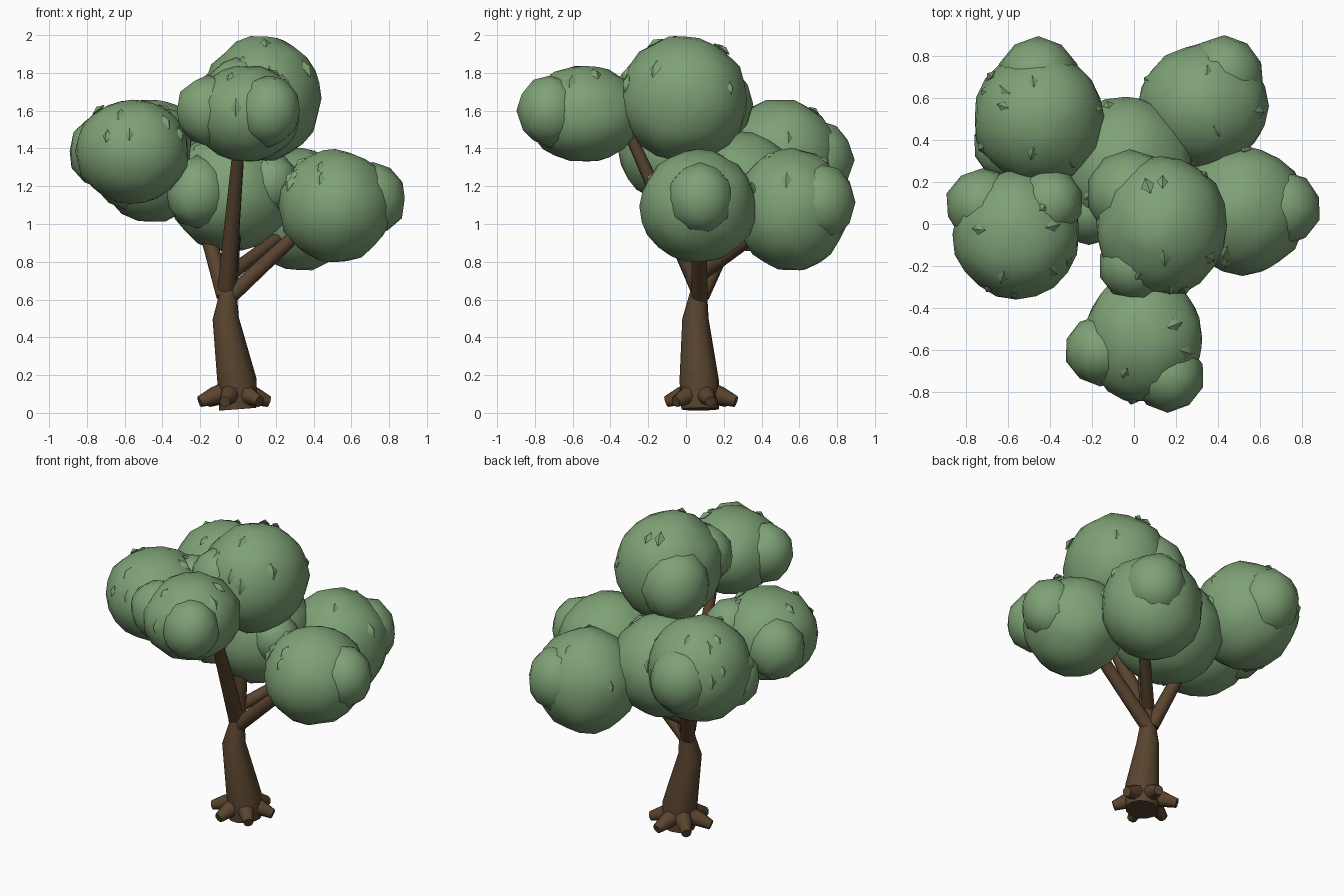
import bpy, bmesh, math, random
from mathutils import Vector, Matrix

random.seed(4)
cube = bpy.data.objects.get("Cube")
if cube:
    bpy.data.objects.remove(cube, do_unlink=True)


def material(name, rgb):
    m = bpy.data.materials.new(name)
    m.use_nodes = True
    m.diffuse_color = (*rgb, 1)
    bsdf = m.node_tree.nodes["Principled BSDF"]
    bsdf.inputs["Base Color"].default_value = (*rgb, 1)
    bsdf.inputs["Roughness"].default_value = 0.9
    return m


LEAF = material("leaf green", (0.21, 0.36, 0.18))
BARK = material("bark brown", (0.1, 0.058, 0.028))


def finish(name, bm, mat, smooth_angle=50):
    bmesh.ops.recalc_face_normals(bm, faces=bm.faces)
    for f in bm.faces:
        f.smooth = True
    for e in bm.edges:
        e.smooth = e.calc_face_angle(0) < math.radians(smooth_angle)
    mesh = bpy.data.meshes.new(name)
    bm.to_mesh(mesh)
    bm.free()
    mesh.materials.append(mat)
    ob = bpy.data.objects.new(name, mesh)
    bpy.context.collection.objects.link(ob)


def add_ball(bm, centre, radii, detail, wobble):
    ball = bmesh.ops.create_icosphere(bm, subdivisions=detail, radius=1)
    for v in ball["verts"]:
        d = v.co * random.uniform(1 - wobble, 1 + wobble / 2)
        v.co = Vector(c + r * k for c, r, k in zip(centre, radii, d))


def leaf_tuft(bm, centre, radii):
    # Small gem-shaped leaf half sunk in the upper foliage
    a, h = random.uniform(0, math.tau), random.uniform(0.1, 0.9)
    s = math.sqrt(1 - h * h)
    d = Vector((s * math.cos(a), s * math.sin(a), h))
    pos = Vector(c + r * k * 0.985 for c, r, k in zip(centre, radii, d))
    size = random.uniform(0.022, 0.036)
    turn = d.to_track_quat("Z", "Y").to_matrix().to_4x4()
    scale = Matrix.Diagonal((size, size * 1.5, size * 0.7, 1))
    for flip in (1, -1):
        bmesh.ops.create_cone(bm, segments=4, radius1=1, radius2=0, depth=1,
                              matrix=Matrix.Translation(pos) @ turn @ scale
                              @ Matrix.Diagonal((1, 1, flip, 1))
                              @ Matrix.Translation((0, 0, 0.5)))


def foliage(name, centre, radii, lobes, tufts=9):
    bm = bmesh.new()
    add_ball(bm, centre, radii, 3, 0.035)
    for x, y, z, r in lobes:
        add_ball(bm, (x, y, z), (r, r, r * 1.1), 2, 0.04)
    for _ in range(tufts):
        leaf_tuft(bm, centre, radii)
    finish(name, bm, LEAF)


def limb(name, rings, sides=10):
    # Tapered tube through (x, y, z, radius) stations, across the limb's axis
    bm = bmesh.new()
    axis = (Vector(rings[-1][:3]) - Vector(rings[0][:3])).normalized()
    turn = axis.to_track_quat("Z", "Y")
    loops = []
    for x, y, z, r in rings:
        loops.append([bm.verts.new(Vector((x, y, z)) + turn @ Vector(
            (r * math.cos(i * math.tau / sides), r * math.sin(i * math.tau / sides), 0)))
            for i in range(sides)])
    for a, b in zip(loops, loops[1:]):
        for i in range(sides):
            j = (i + 1) % sides
            bm.faces.new((a[i], a[j], b[j], b[i]))
    bm.faces.new(loops[0])
    bm.faces.new(loops[-1])
    finish(name, bm, BARK)


# Trunk
limb("trunk", [(0, 0.075, 0.02, 0.1), (-0.005, 0.07, 0.17, 0.105),
               (-0.065, 0.05, 0.5, 0.07), (-0.05, 0.07, 0.67, 0.04)], 12)

# Roots spread around the foot
for i in range(6):
    a = math.tau * (i + 0.25) / 6
    c, s = math.cos(a), math.sin(a)
    limb(f"root_{i + 1}", [(-0.02 + r * c, 0.08 + r * s, z, w)
                           for r, z, w in ((0.02, 0.115, 0.06), (0.11, 0.09, 0.048),
                                           (0.19, 0.06, 0.03))], 8)

# Branches, each running into a foliage mass
branches = {
    "front": ((-0.06, 0.07, 0.66, 0.05), (0.01, -0.3, 1.48, 0.03)),
    "left": ((-0.05, 0.07, 0.61, 0.045), (0.4, 0.07, 1.03, 0.035)),
    "back_left": ((-0.05, 0.07, 0.73, 0.04), (0.3, 0.44, 0.99, 0.03)),
    "back_right": ((-0.07, 0.08, 0.62, 0.045), (-0.22, 0.33, 1.15, 0.035)),
    "centre": ((-0.05, 0.07, 0.62, 0.045), (0.02, 0.06, 1.5, 0.03)),
}
for side, ends in branches.items():
    limb(f"{side}_branch", ends)

# Foliage: centre, radii, then round side lobes (x, y, z, radius)
foliage("top_foliage", (0.13, -0.01, 1.665), (0.315, 0.34, 0.335),
        [(0, -0.2, 1.7, 0.17), (-0.02, 0.145, 1.635, 0.215)])
foliage("front_foliage", (0.045, -0.54, 1.585), (0.285, 0.31, 0.257),
        [(-0.16, -0.6, 1.6, 0.17), (0.16, -0.72, 1.6, 0.175)])
foliage("right_foliage", (-0.56, -0.05, 1.385), (0.305, 0.31, 0.28),
        [(-0.72, 0.09, 1.385, 0.18), (-0.4, 0.1, 1.44, 0.165)])
foliage("back_right_foliage", (-0.45, 0.5, 1.335), (0.313, 0.32, 0.328),
        [(-0.455, 0.7, 1.34, 0.195), (-0.6, 0.37, 1.26, 0.165)])
foliage("back_left_foliage", (0.33, 0.56, 1.075), (0.313, 0.3, 0.325),
        [(0.43, 0.71, 1.115, 0.19)])
foliage("left_foliage", (0.515, 0.065, 1.095), (0.305, 0.31, 0.3),
        [(0.715, 0.075, 1.135, 0.178)])
foliage("inner_foliage", (-0.04, 0.27, 1.17), (0.325, 0.34, 0.32),
        [(-0.215, 0.07, 1.17, 0.175), (0.17, 0.14, 1.22, 0.15)], 5)
